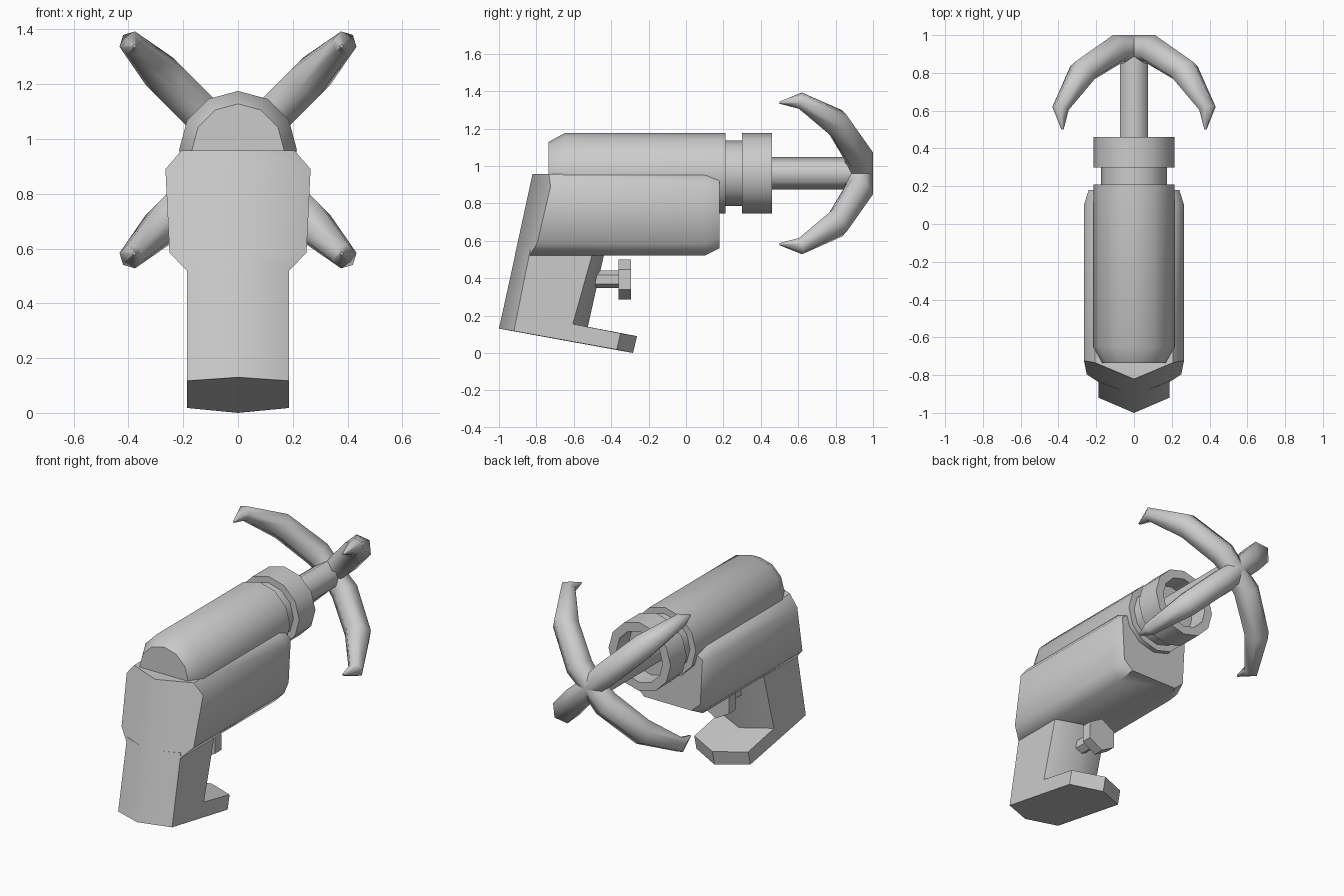
import bpy, bmesh
from math import sin, cos, pi, radians
from mathutils import Vector

if "Cube" in bpy.data.objects:
    bpy.data.objects.remove(bpy.data.objects["Cube"])

AXIS_Z = 0.96  # height of the barrel axis


def loft(name, rings, angle=48):
    """Skin a list of equal-length closed rings and cap both ends."""
    bm = bmesh.new()
    vs = [[bm.verts.new(p) for p in ring] for ring in rings]
    n = len(rings[0])
    for a, b in zip(vs, vs[1:]):
        for i in range(n):
            j = (i + 1) % n
            bm.faces.new((a[i], a[j], b[j], b[i]))
    bm.faces.new(vs[0])
    bm.faces.new(vs[-1])
    bmesh.ops.recalc_face_normals(bm, faces=bm.faces)
    me = bpy.data.meshes.new(name)
    bm.to_mesh(me)
    bm.free()
    ob = bpy.data.objects.new(name, me)
    bpy.context.collection.objects.link(ob)
    bpy.context.view_layer.objects.active = ob
    bpy.ops.object.select_all(action='DESELECT')
    ob.select_set(True)
    bpy.ops.object.shade_smooth_by_angle(angle=radians(angle))
    return ob


def turned(name, profile, sides, z=AXIS_Z, angle=35):
    """Rings of (y, radius) around an axis along y, one vertex on top."""
    return loft(name, [[(r * sin(2 * pi * i / sides), y, z + r * cos(2 * pi * i / sides))
                        for i in range(sides)] for y, r in profile], angle)


# Barrel with chamfered rear end, neck, hollow muzzle ring and rod
turned("barrel", [(-0.735, 0.168), (-0.65, 0.215), (0.21, 0.215)], 12, angle=48)
turned("neck", [(0.18, 0.175), (0.32, 0.175)], 12)
turned("muzzle_ring", [(0.30, 0.15), (0.30, 0.215), (0.46, 0.215), (0.46, 0.16), (0.34, 0.16)], 12)
turned("rod", [(0.28, 0.087), (0.92, 0.087)], 6, angle=65)

# Trigger stem and button
turned("trigger_stem", [(-0.52, 0.047), (-0.35, 0.047)], 6, z=0.393)
turned("trigger_button", [(-0.36, 0.107), (-0.295, 0.107)], 6, z=0.393)

# Body: horizontal outlines with a V-shaped sloping back and chamfered nose
rings = []
for z, w, nose_z in [(0.957, 0.207, 0.935), (0.89, 0.265, 0.895),
                     (0.585, 0.25, 0.615), (0.52, 0.188, 0.56)]:
    back = -0.82 - (0.96 - z) * 0.217
    side = back + 0.42 * w
    half = [(w, side, z), (w, 0.10, z), (w - 0.025, 0.18, nose_z)]
    rings.append([(0, back, z)] + half + [(-x, y, zz) for x, y, zz in reversed(half)])
loft("body", rings)

# Grip and foot: side profiles with a centre profile that bulges front and back
side = [(-0.833, 0.55), (-0.92, 0.117), (-0.37, 0.018), (-0.35, 0.105), (-0.605, 0.155), (-0.485, 0.585)]
centre = [(-0.908, 0.55), (-1.0, 0.13), (-0.283, 0.0), (-0.262, 0.09), (-0.525, 0.14), (-0.425, 0.585)]
loft("grip", [[(x, y, z) for y, z in prof]
              for x, prof in [(-0.187, side), (0, centre), (0.187, side)]], 50)

# Grapple claws: two curved tapering hexagonal bars crossing on the rod end
# each station: distance from axis, y, radius, outward tilt in degrees
arm = [(0.0, 0.93, 0.07, 90), (0.13, 0.924, 0.081, 70), (0.375, 0.81, 0.081, 38),
       (0.55, 0.612, 0.046, 20), (0.535, 0.50, 0.006, 0)]
stations = [(-1, s) for s in reversed(arm[1:])] + [(1, s) for s in arm]
for name, sx in [("claw_pair_a", 1), ("claw_pair_b", -1)]:
    out = Vector((sx, 0, 1)).normalized()
    perp = Vector((1, 0, -sx)).normalized()
    rings = []
    for sgn, (r, y, rad, tilt) in stations:
        c = Vector((0, y, AXIS_Z)) + out * r * sgn
        n = out * sgn * cos(radians(tilt)) + Vector((0, sin(radians(tilt)), 0))
        rings.append([c + rad * (n * cos(i * pi / 3) + perp * sin(i * pi / 3)) for i in range(6)])
    loft(name, rings, 65)
